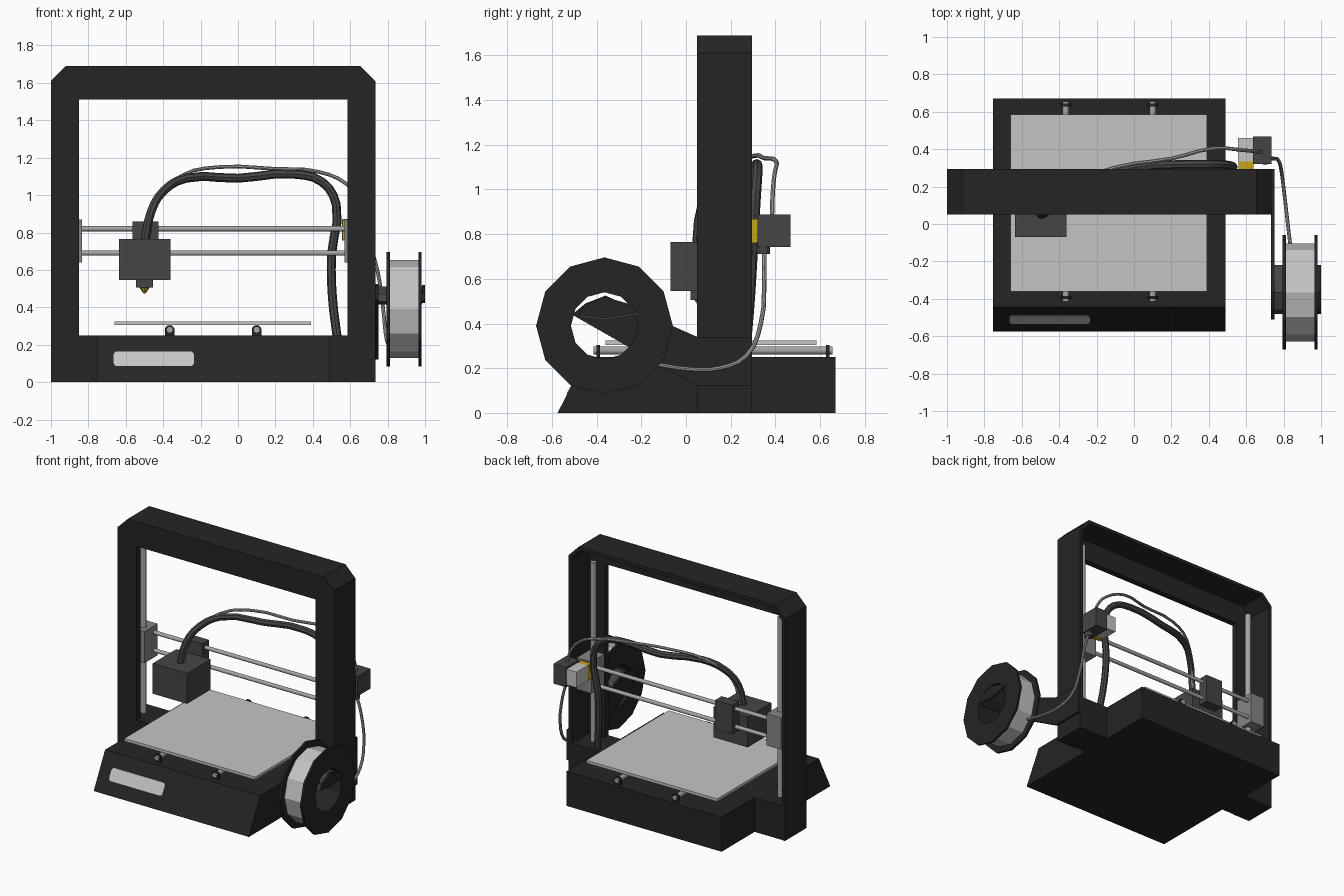
import bpy, bmesh, math
from mathutils import Vector, Matrix

if "Cube" in bpy.data.objects:
    bpy.data.objects.remove(bpy.data.objects["Cube"])


def material(name, r, g, b):
    m = bpy.data.materials.new(name)
    m.diffuse_color = (r, g, b, 1)
    m.use_nodes = True
    m.node_tree.nodes["Principled BSDF"].inputs["Base Color"].default_value = m.diffuse_color
    return m


BLACK = material("frame black", 0.018, 0.018, 0.018)
DARK = material("dark grey", 0.06, 0.06, 0.06)
MID = material("mid grey", 0.24, 0.24, 0.24)
STEEL = material("steel grey", 0.38, 0.38, 0.38)
LIGHT = material("light grey", 0.56, 0.56, 0.56)
BRASS = material("brass yellow", 0.55, 0.38, 0.01)


def finish(name, bm, mat):
    bmesh.ops.recalc_face_normals(bm, faces=bm.faces)
    me = bpy.data.meshes.new(name)
    bm.to_mesh(me)
    bm.free()
    me.materials.append(mat)
    ob = bpy.data.objects.new(name, me)
    bpy.context.collection.objects.link(ob)
    return ob


def prism(name, pts, axis, a, b, mat):
    """Extrude a 2D profile along x (pts = y,z) or along y (pts = x,z)."""
    bm = bmesh.new()
    put = (lambda p: (a, p[0], p[1])) if axis == 'x' else (lambda p: (p[0], a, p[1]))
    face = bm.faces.new([bm.verts.new(put(p)) for p in pts])
    out = bmesh.ops.extrude_face_region(bm, geom=[face])
    d = Vector((b - a, 0, 0)) if axis == 'x' else Vector((0, b - a, 0))
    bmesh.ops.translate(bm, vec=d, verts=[v for v in out['geom'] if isinstance(v, bmesh.types.BMVert)])
    return finish(name, bm, mat)


def box(name, x0, x1, y0, y1, z0, z1, mat):
    return prism(name, [(x0, z0), (x1, z0), (x1, z1), (x0, z1)], 'y', y0, y1, mat)


def rod(name, p, q, r, mat, n=12, r2=None):
    p, q = Vector(p), Vector(q)
    bm = bmesh.new()
    rot = (q - p).to_track_quat('Z', 'Y').to_matrix().to_4x4()
    bmesh.ops.create_cone(bm, cap_ends=True, segments=n, radius1=r, radius2=r if r2 is None else r2,
                          depth=(q - p).length, matrix=Matrix.Translation((p + q) / 2) @ rot)
    return finish(name, bm, mat)


def ring(name, x0, x1, r_in, r_out, cy, cz, mat, n=12):
    """Annular slab around the x axis."""
    bm = bmesh.new()
    loops = []
    for x, r in ((x0, r_in), (x0, r_out), (x1, r_out), (x1, r_in)):
        loops.append([bm.verts.new((x, cy + r * math.sin(i * math.tau / n), cz + r * math.cos(i * math.tau / n)))
                      for i in range(n)])
    for k in range(4):
        a, b = loops[k], loops[(k + 1) % 4]
        for i in range(n):
            j = (i + 1) % n
            bm.faces.new((a[i], a[j], b[j], b[i]))
    return finish(name, bm, mat)


def tube(name, pts, r, mat):
    cu = bpy.data.curves.new(name, 'CURVE')
    cu.dimensions = '3D'
    cu.bevel_depth, cu.bevel_resolution, cu.resolution_u = r, 2, 3
    cu.use_fill_caps = True
    sp = cu.splines.new('BEZIER')
    sp.bezier_points.add(len(pts) - 1)
    for b, p in zip(sp.bezier_points, pts):
        b.co = p
        b.handle_left_type = b.handle_right_type = 'AUTO'
    cu.materials.append(mat)
    ob = bpy.data.objects.new(name, cu)
    bpy.context.collection.objects.link(ob)
    bpy.ops.object.select_all(action='DESELECT')
    ob.select_set(True)
    bpy.context.view_layer.objects.active = ob
    bpy.ops.object.convert(target='MESH')
    bpy.context.object.data.polygons.foreach_set("use_smooth", [False] * len(bpy.context.object.data.polygons))


def arch(x0, x1, top, c):
    return [(x0, 0), (x0, top - c), (x0 + c, top), (x1 - c, top), (x1, top - c), (x1, 0)]


# base body with sloped front, plus the cross foot under the arch
prism("base_body", [(-0.575, 0), (0.67, 0), (0.67, 0.25), (-0.445, 0.25)], 'x', -0.755, 0.49, BLACK)
box("cross_foot", -0.999, 0.734, 0.052, 0.294, 0.001, 0.25, BLACK)

# arch frame: front plate and outer rim, open at the back
outer = arch(-1, 0.735, 1.69, 0.08)
prism("frame_front_plate", outer + [(0.585, 0), (0.585, 1.51), (-0.85, 1.51), (-0.85, 0)], 'y', 0.05, 0.095, BLACK)
prism("frame_rim", outer + arch(-0.975, 0.71, 1.665, 0.07)[::-1], 'y', 0.051, 0.295, BLACK)

# rounded display panel lying on the sloped front
panel = []
for cx, cz, a0 in ((-0.255, 0.145, 0), (-0.645, 0.145, 90), (-0.645, 0.105, 180), (-0.255, 0.105, 270)):
    for k in range(4):
        a = math.radians(a0 + 30 * k)
        panel.append((cx + 0.02 * math.cos(a), cz + 0.02 * math.sin(a)))
screen = prism("display_panel", panel, 'y', -0.579, -0.573, LIGHT)
for v in screen.data.vertices:
    v.co.y += 0.52 * v.co.z

# heated bed on its two guide rods
box("print_bed", -0.66, 0.39, -0.36, 0.585, 0.305, 0.325, LIGHT)
for i, x in enumerate((-0.365, 0.10)):
    rod(f"bed_rod_{i}", (x, -0.415, 0.28), (x, 0.655, 0.28), 0.018, STEEL)
    for j, y in enumerate((-0.393, 0.635)):
        rod(f"bed_rod_holder_{i}{j}", (x, y - 0.008, 0.278), (x, y + 0.008, 0.278), 0.027, BLACK)
        box(f"bed_rod_foot_{i}{j}", x - 0.025, x + 0.025, y - 0.008, y + 0.008, 0.245, 0.278, BLACK)

# vertical rods and gantry brackets, mirrored about the frame centre
for side, s in (("left", -1), ("right", 1)):
    c = -0.1325
    rod(f"vertical_rod_{side}", (c + s * 0.75, 0.18, 0.24), (c + s * 0.75, 0.18, 1.55), 0.02, STEEL)
    xa, xb = sorted((c + s * 0.82, c + s * 0.702))
    box(f"gantry_bracket_{side}", xa, xb, 0.12, 0.27, 0.64, 0.87, MID)
for i, z in enumerate((0.82, 0.69)):
    rod(f"gantry_rod_{i}", (-0.85, 0.235, z), (0.58, 0.235, z), 0.014, STEEL)

# print head
box("print_head", -0.635, -0.36, -0.07, 0.20, 0.545, 0.765, DARK)
box("head_clamp", -0.565, -0.425, 0.199, 0.275, 0.65, 0.86, DARK)
box("heater_block", -0.545, -0.455, 0.02, 0.11, 0.505, 0.546, DARK)
rod("nozzle", (-0.5, 0.065, 0.506), (-0.5, 0.065, 0.473), 0.028, BRASS, 8, 0.005)

# extruder drive on the back of the right post
box("extruder_motor", 0.635, 0.735, 0.32, 0.467, 0.743, 0.888, DARK)
box("extruder_gearbox", 0.555, 0.636, 0.335, 0.46, 0.758, 0.872, LIGHT)
box("extruder_plate", 0.56, 0.64, 0.285, 0.336, 0.76, 0.868, BRASS)
rod("extruder_inlet", (0.70, 0.346, 0.75), (0.70, 0.346, 0.712), 0.03, DARK)

# cable loom, guide tube and filament
tube("cable_loom", [(-0.5, 0.05, 0.74), (-0.465, 0.07, 0.91), (-0.4, 0.13, 1.02), (-0.28, 0.21, 1.09),
                    (0, 0.30, 1.09), (0.3, 0.318, 1.112), (0.45, 0.318, 1.07), (0.525, 0.31, 0.95),
                    (0.5, 0.295, 0.68), (0.505, 0.28, 0.45), (0.53, 0.26, 0.24)], 0.024, DARK)
tube("guide_tube", [(-0.48, 0.06, 0.75), (-0.44, 0.1, 0.95), (-0.3, 0.22, 1.105), (-0.1, 0.303, 1.15),
                    (0.2, 0.35, 1.14), (0.43, 0.405, 1.125), (0.58, 0.395, 1.06), (0.66, 0.387, 0.96),
                    (0.68, 0.385, 0.88)], 0.01, STEEL)
tube("filament_strand", [(0.71, 0.35, 0.72), (0.745, 0.35, 0.6), (0.775, 0.335, 0.4), (0.79, 0.27, 0.255),
                         (0.805, 0.15, 0.2), (0.82, 0.02, 0.195), (0.84, -0.15, 0.22)], 0.01, STEEL)

# spool arm and spindle
prism("spool_arm", [(0.295, 0.12), (0.295, 0.34), (0.05, 0.34), (-0.22, 0.46), (-0.36, 0.525), (-0.45, 0.49),
                    (-0.51, 0.44), (0.05, 0.12)], 'x', 0.733, 0.752, BLACK)
cap = [(-0.48, 0.43), (-0.46, 0.47), (-0.365, 0.512), (-0.25, 0.478), (-0.22, 0.455), (-0.22, 0.44), (-0.36, 0.415)]
prism("spool_spindle", cap, 'x', 0.75, 0.985, DARK)
prism("spindle_lip", [(y, z + 0.008) for y, z in cap], 'x', 0.984, 1.0, BLACK)

# spool
SY, SZ = -0.365, 0.39
ring("spool_flange_inner", 0.795, 0.812, 0.15, 0.306, SY, SZ, BLACK)
ring("spool_flange_outer", 0.966, 0.982, 0.15, 0.306, SY, SZ, BLACK)
ring("spool_core", 0.811, 0.967, 0.15, 0.17, SY, SZ, BLACK)
ring("spool_filament", 0.811, 0.967, 0.169, 0.262, SY, SZ, LIGHT)
